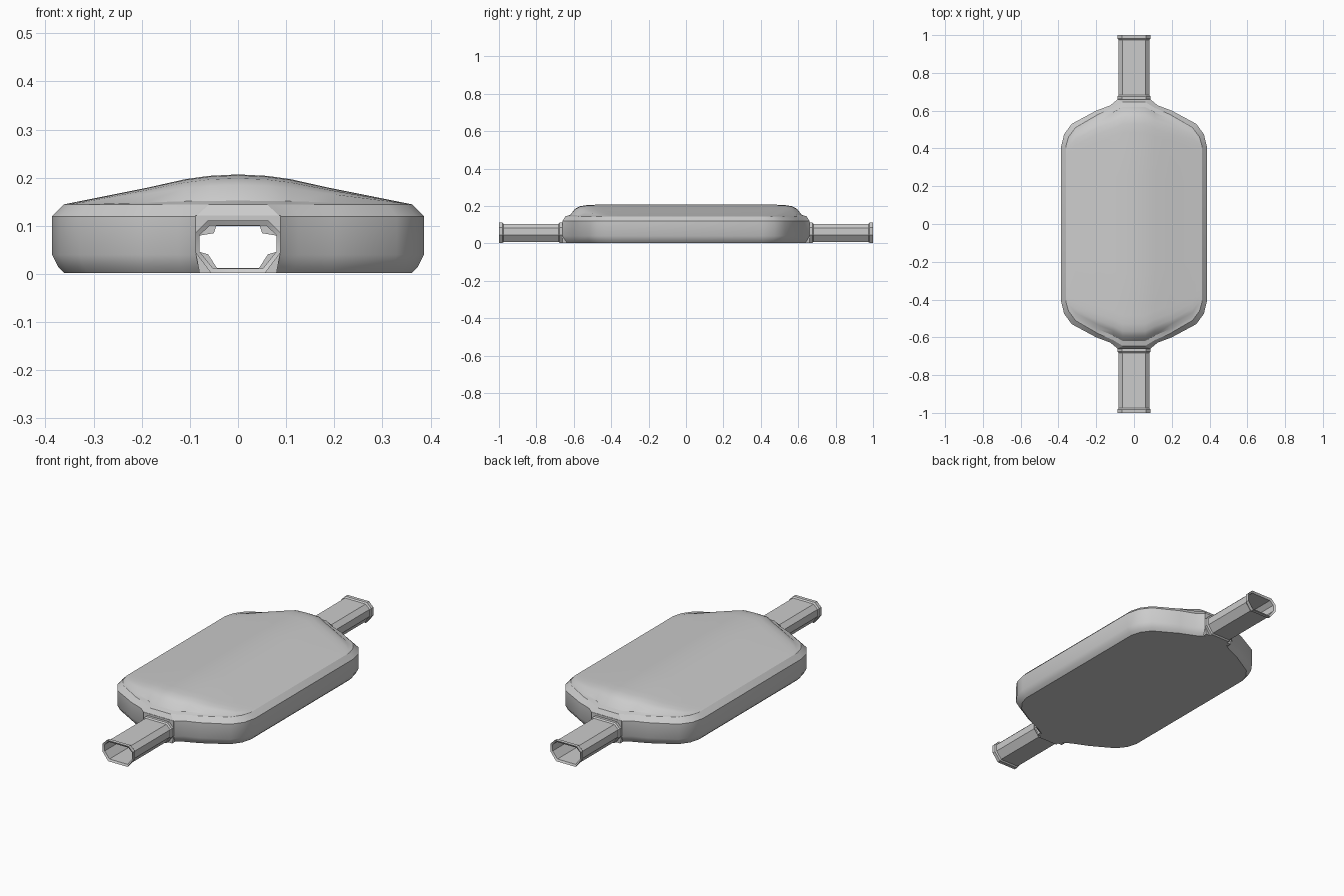
import bpy, bmesh

if "Cube" in bpy.data.objects:
    bpy.data.objects.remove(bpy.data.objects["Cube"])


def make_object(name, bm):
    bmesh.ops.recalc_face_normals(bm, faces=bm.faces[:])
    mesh = bpy.data.meshes.new(name)
    bm.to_mesh(mesh)
    bm.free()
    ob = bpy.data.objects.new(name, mesh)
    bpy.context.collection.objects.link(ob)
    bpy.ops.object.select_all(action='DESELECT')
    ob.select_set(True)
    bpy.context.view_layer.objects.active = ob
    bpy.ops.object.shade_smooth_by_angle(angle=0.5)
    return ob


def lerp_points(a, b, t):
    return [(p[0] + (q[0] - p[0]) * t, p[1] + (q[1] - p[1]) * t) for p, q in zip(a, b)]


def full_outline(quarter):
    top = quarter + [(-x, y) for x, y in quarter[-2::-1]]
    return top + [(x, -y) for x, y in top[::-1]]


def interpolate(table, v):
    for (a, fa), (b, fb) in zip(table, table[1:]):
        if v <= b:
            return fa + (fb - fa) * (v - a) / (b - a)
    return table[-1][1]


# Main body: side wall rings, open at both necks
WALL = [(.386, .41), (.37, .475), (.33, .53), (.20, .60), (.125, .628), (.087, .66), (0, .66)]
RIM = [(.361, .41), (.347, .46), (.31, .51), (.19, .58), (.11, .615), (.06, .645), (0, .645)]
bm = bmesh.new()
rings = []
for z, t in ((0.002, 0), (.015, .5), (.04, 1), (.12, 1), (.145, 0)):
    pts = full_outline(lerp_points(RIM, WALL, t))
    rings.append([bm.verts.new((x, y, z)) for x, y in pts])
n = len(rings[0])
for k in range(4):
    for i in range(n):
        if k < 3 and i in (5, 6, 18, 19):
            continue
        j = (i + 1) % n
        bm.faces.new((rings[k][i], rings[k][j], rings[k + 1][j], rings[k + 1][i]))
bm.faces.new(rings[0])

# Domed top: columns across the rim, raised by a cross and a long profile
CROSS = [(0, .207), (.06, .204), (.11, .197), (.19, .179), (.31, .155), (.361, .145)]
LONG = [(0, 1), (.75, 1), (.82, .97), (.88, .87), (.92, .64), (.96, .12), (1, 0)]
steps = [.96, .92, .88, .82, .75, .4]
rows = steps + [0] + [-t for t in steps[::-1]]
columns = []
for i in range(13):
    a, b = rings[4][i], rings[4][n - 1 - i]
    crown = interpolate(CROSS, abs(a.co.x))
    mid = [bm.verts.new((a.co.x, a.co.y * t,
                         .145 + (crown - .145) * interpolate(LONG, abs(t)))) for t in rows]
    columns.append([a] + mid + [b])
for c, d in zip(columns, columns[1:]):
    for j in range(len(c) - 1):
        bm.faces.new((c[j], c[j + 1], d[j + 1], d[j]))
make_object("body", bm)


def loft(name, loops):
    """Bridge half profiles (mirrored in x) along y, then mirror to the other end."""
    bm = bmesh.new()
    made = []
    for half, y in loops:
        pts = half + [(-x, z) for x, z in half[::-1]]
        made.append([bm.verts.new((x, y, z)) for x, z in pts])
    for a, b in zip(made, made[1:] + made[:1]):
        for i in range(len(a)):
            j = (i + 1) % len(a)
            bm.faces.new((a[i], a[j], b[j], b[i]))
    ob = make_object(name, bm)
    mod = ob.modifiers.new("Mirror", 'MIRROR')
    mod.use_axis = (False, True, False)
    return ob


# Hollow end pipes with collars at both ends
COLLAR = [(.056, .002), (.088, .044), (.088, .086), (.063, .111)]
PIPE = [(.054, .008), (.083, .046), (.083, .083), (.06, .105)]
BORE = [(.052, .012), (.080, .047), (.080, .081), (.058, .101)]
loft("end_pipes", [(COLLAR, .655), (COLLAR, .675), (PIPE, .682), (PIPE, .975),
                   (COLLAR, .982), (COLLAR, 1.0), (BORE, .994), (BORE, .655)])

# Neck plates with a notched opening
FRAME = [(.05, .122), (.088, .122), (.088, .09), (.088, .045), (.08, .002), (.05, .002)]
NOTCH = [(.045, .10), (.05, .085), (.08, .08), (.08, .046), (.062, .041), (.044, .013)]
loft("neck_plates", [(FRAME, .64), (FRAME, .661), (NOTCH, .661), (NOTCH, .64)])
